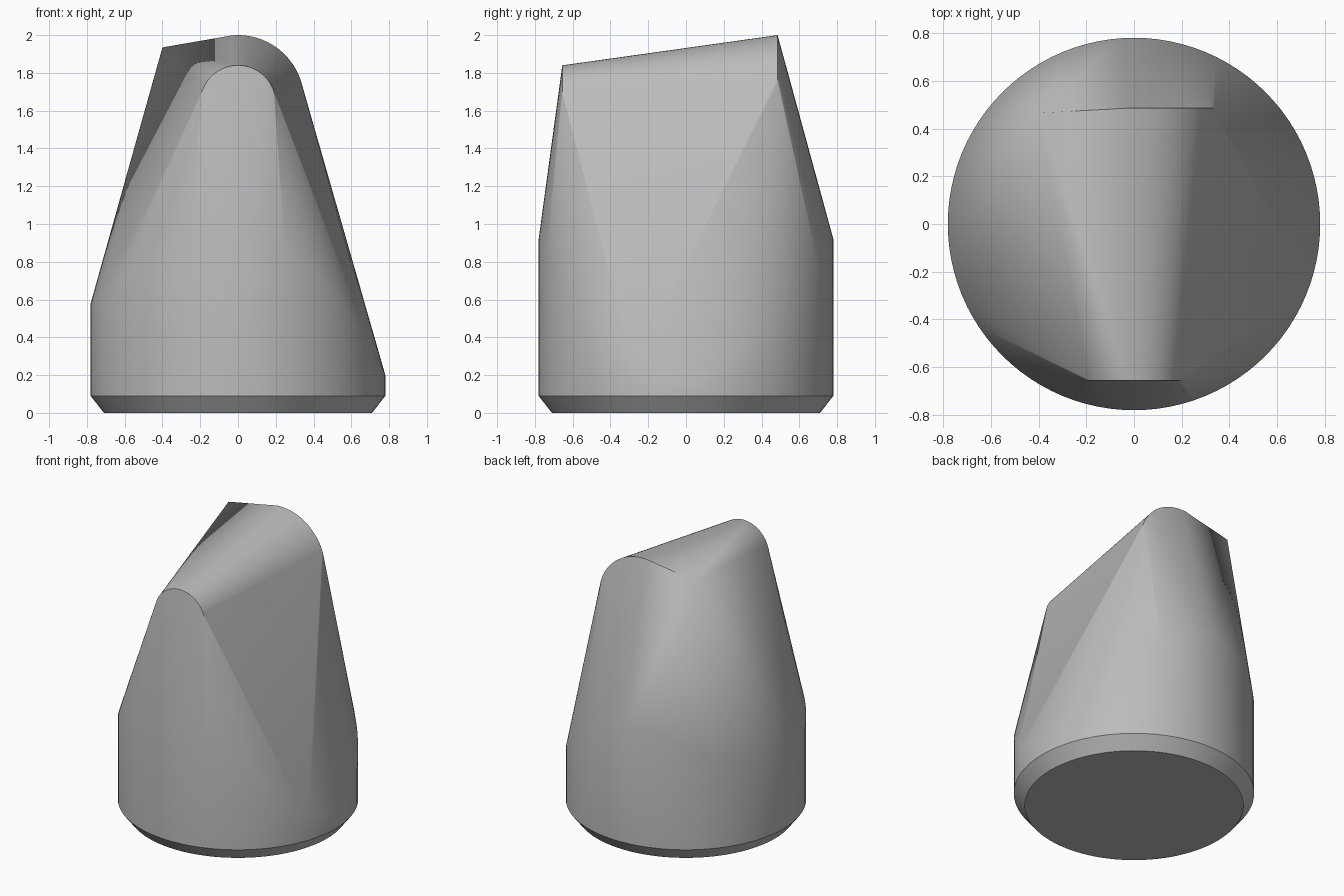
import bpy
import bmesh
from math import sin, cos, pi, radians

old = bpy.data.objects.get("Cube")
if old:
    bpy.data.objects.remove(old, do_unlink=True)

SEGMENTS = 96
RADIUS = 0.78

grey = bpy.data.materials.new("plain grey")
grey.use_nodes = True
colour = (0.5, 0.5, 0.5, 1)
grey.diffuse_color = colour
grey.node_tree.nodes["Principled BSDF"].inputs["Base Color"].default_value = colour


def ring(radius, height):
    """Circle of points whose height may vary with the angle."""
    angles = [2 * pi * i / SEGMENTS for i in range(SEGMENTS)]
    return [(radius * cos(a), radius * sin(a), height(a)) for a in angles]


def arch(radius, y, centre_z, start, end, steps=20):
    """Upright arc in a plane facing the front."""
    angles = [radians(start + (end - start) * i / steps) for i in range(steps + 1)]
    return [(radius * cos(a), y, centre_z + radius * sin(a)) for a in angles]


def shoulder(a):
    """Upper limit of the round wall: low at the sides, high front and back."""
    low = 0.2 if cos(a) > 0 else 0.58
    return low + (0.92 - low) * abs(sin(a)) ** 1.9


# Round foot with a chamfer, wall, and the two ends of the sloping ridge
points = ring(0.71, lambda a: 0) + ring(RADIUS, lambda a: 0.09)
points += ring(RADIUS, shoulder)
points += arch(0.2, -0.655, 1.64, 15, 165)
points += arch(0.35, 0.485, 1.65, 17, 95)
points.append((-0.4, 0.465, 1.935))

# Stretch one convex skin over all sections
bm = bmesh.new()
for p in points:
    bm.verts.new(p)
hull = bmesh.ops.convex_hull(bm, input=bm.verts)
loose = {v for v in hull["geom_interior"] + hull["geom_unused"]
         if isinstance(v, bmesh.types.BMVert)}
bmesh.ops.delete(bm, geom=list(loose), context="VERTS")
bmesh.ops.dissolve_limit(bm, angle_limit=radians(0.3), verts=bm.verts, edges=bm.edges)
bmesh.ops.recalc_face_normals(bm, faces=bm.faces)

mesh = bpy.data.meshes.new("tapered_body")
bm.to_mesh(mesh)
bm.free()
mesh.materials.append(grey)
body = bpy.data.objects.new("tapered_body", mesh)
bpy.context.collection.objects.link(body)

bpy.ops.object.select_all(action="DESELECT")
body.select_set(True)
bpy.context.view_layer.objects.active = body
bpy.ops.object.shade_smooth_by_angle(angle=radians(30))
